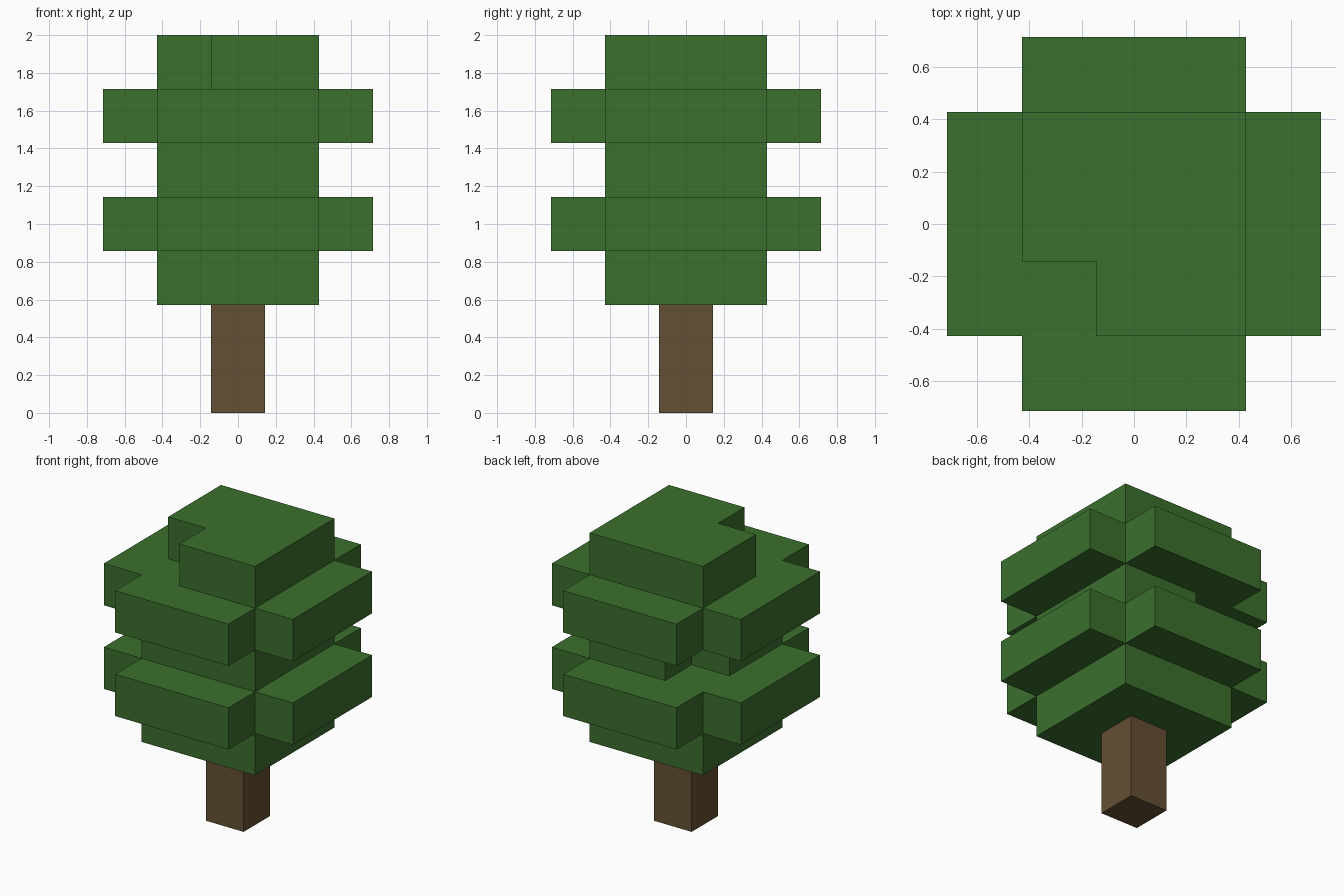
import bpy, bmesh, math
from mathutils import Vector

cube = bpy.data.objects.get("Cube")
if cube:
    bpy.data.objects.remove(cube, do_unlink=True)

U = 2 / 7  # edge length of one block


def material(name, rgb):
    mat = bpy.data.materials.new(name)
    mat.use_nodes = True
    mat.diffuse_color = (*rgb, 1)
    mat.node_tree.nodes["Principled BSDF"].inputs["Base Color"].default_value = (*rgb, 1)
    return mat


def block_layer(level, reach, missing=()):
    """Square layer of blocks; the wide layer leaves out its four corners."""
    span = range(-reach, reach + 1)
    return {(x, y, level) for x in span for y in span
            if abs(x) + abs(y) < 4 and (x, y) not in missing
            and not (reach == 2 and abs(x) == 2 and abs(y) == 2)}


def build_blocks(name, cells, mat):
    """Skin a set of grid cells with outer faces only, then merge flat areas."""
    bm = bmesh.new()
    for cell in cells:
        centre = Vector(cell) + Vector((0, 0, 0.5))
        for axis in range(3):
            for sign in (-1, 1):
                normal = Vector((0, 0, 0))
                normal[axis] = sign
                if tuple(int(c + n) for c, n in zip(cell, normal)) in cells:
                    continue
                side = Vector((0, 0, 0))
                side[(axis + 1) % 3] = 0.5
                up = normal.cross(side)
                mid = centre + normal / 2
                corners = (mid - side - up, mid + side - up, mid + side + up, mid - side + up)
                bm.faces.new([bm.verts.new(p * U) for p in corners])
    bmesh.ops.remove_doubles(bm, verts=bm.verts, dist=0.001)
    bmesh.ops.dissolve_limit(bm, angle_limit=math.radians(1), verts=bm.verts, edges=bm.edges)
    mesh = bpy.data.meshes.new(name)
    bm.to_mesh(mesh)
    bm.free()
    mesh.materials.append(mat)
    obj = bpy.data.objects.new(name, mesh)
    bpy.context.collection.objects.link(obj)
    return obj


# Trunk
build_blocks("trunk", {(0, 0, 0), (0, 0, 1)}, material("bark brown", (0.130, 0.080, 0.033)))

# Foliage: narrow and wide layers alternate, two narrow ones lack a corner
foliage = (block_layer(2, 1)
           | block_layer(3, 2)
           | block_layer(4, 1, missing={(-1, 1)})
           | block_layer(5, 2)
           | block_layer(6, 1, missing={(-1, -1)}))
build_blocks("foliage", foliage, material("leaf green", (0.045, 0.162, 0.027)))
